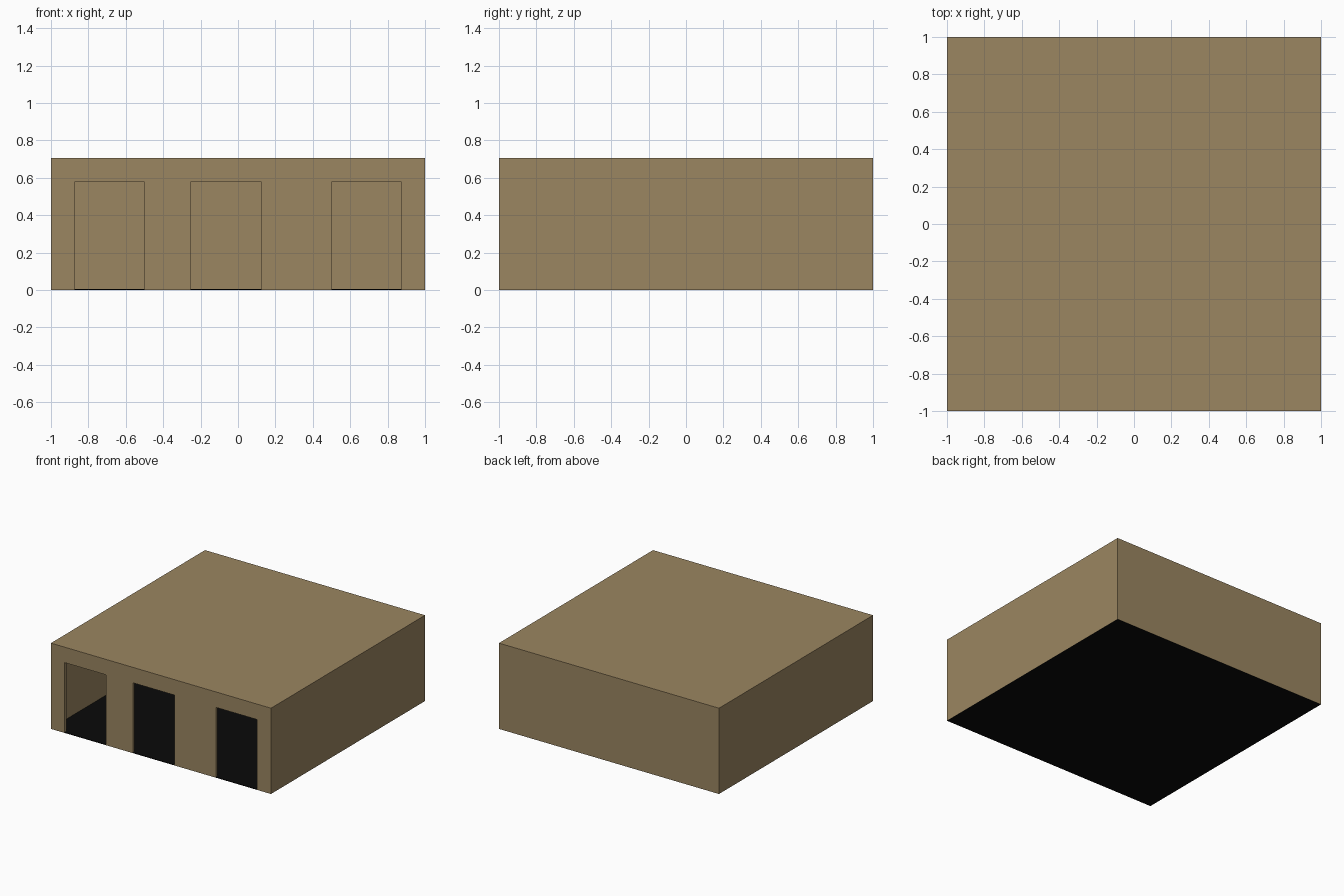
import bpy, bmesh

if "Cube" in bpy.data.objects:
    bpy.data.objects.remove(bpy.data.objects["Cube"])

H = 0.705          # building height
DOOR_H = 0.578     # opening height
REVEAL = 0.02      # front wall thickness
DOORS = [(-0.875, -0.5), (-0.255, 0.125), (0.5, 0.875)]


def material(name, rgb):
    m = bpy.data.materials.new(name)
    m.diffuse_color = (*rgb, 1)
    m.use_nodes = True
    m.node_tree.nodes["Principled BSDF"].inputs["Base Color"].default_value = m.diffuse_color
    return m


tan = material("tan wall", (0.328, 0.238, 0.119))
black = material("black floor", (0.003, 0.003, 0.003))


def finish(name, bm, mat):
    bmesh.ops.remove_doubles(bm, verts=bm.verts, dist=1e-5)
    me = bpy.data.meshes.new(name)
    bm.to_mesh(me)
    bm.free()
    me.materials.append(mat)
    ob = bpy.data.objects.new(name, me)
    bpy.context.collection.objects.link(ob)
    return ob


def face(bm, *pts):
    bm.faces.new([bm.verts.new(p) for p in pts])


# thin outer shell: roof, back and side walls
bm = bmesh.new()
face(bm, (-1, -1, H), (1, -1, H), (1, 1, H), (-1, 1, H))
face(bm, (1, 1, 0), (-1, 1, 0), (-1, 1, H), (1, 1, H))
face(bm, (1, -1, 0), (1, 1, 0), (1, 1, H), (1, -1, H))
face(bm, (-1, 1, 0), (-1, -1, 0), (-1, -1, H), (-1, 1, H))
finish("roof_and_walls", bm, tan)

# front wall: one outline notched by the three doorways, extruded inwards
outline = [(-1, 0)]
for a, b in DOORS:
    outline += [(a, 0), (a, DOOR_H), (b, DOOR_H), (b, 0)]
outline += [(1, 0), (1, H), (-1, H)]
bm = bmesh.new()
f = bm.faces.new([bm.verts.new((x, -1, z)) for x, z in outline])
r = bmesh.ops.extrude_face_region(bm, geom=[f], use_keep_orig=True)
verts = [v for v in r["geom"] if isinstance(v, bmesh.types.BMVert)]
bmesh.ops.translate(bm, verts=verts, vec=(0, REVEAL, 0))
bmesh.ops.recalc_face_normals(bm, faces=bm.faces)
finish("front_wall", bm, tan)

# black floor plate
bm = bmesh.new()
bmesh.ops.create_cube(bm, size=1)
for v in bm.verts:
    v.co = (v.co.x * 1.998, v.co.y * 1.998, 0.005 if v.co.z > 0 else -0.0005)
finish("floor", bm, black)
